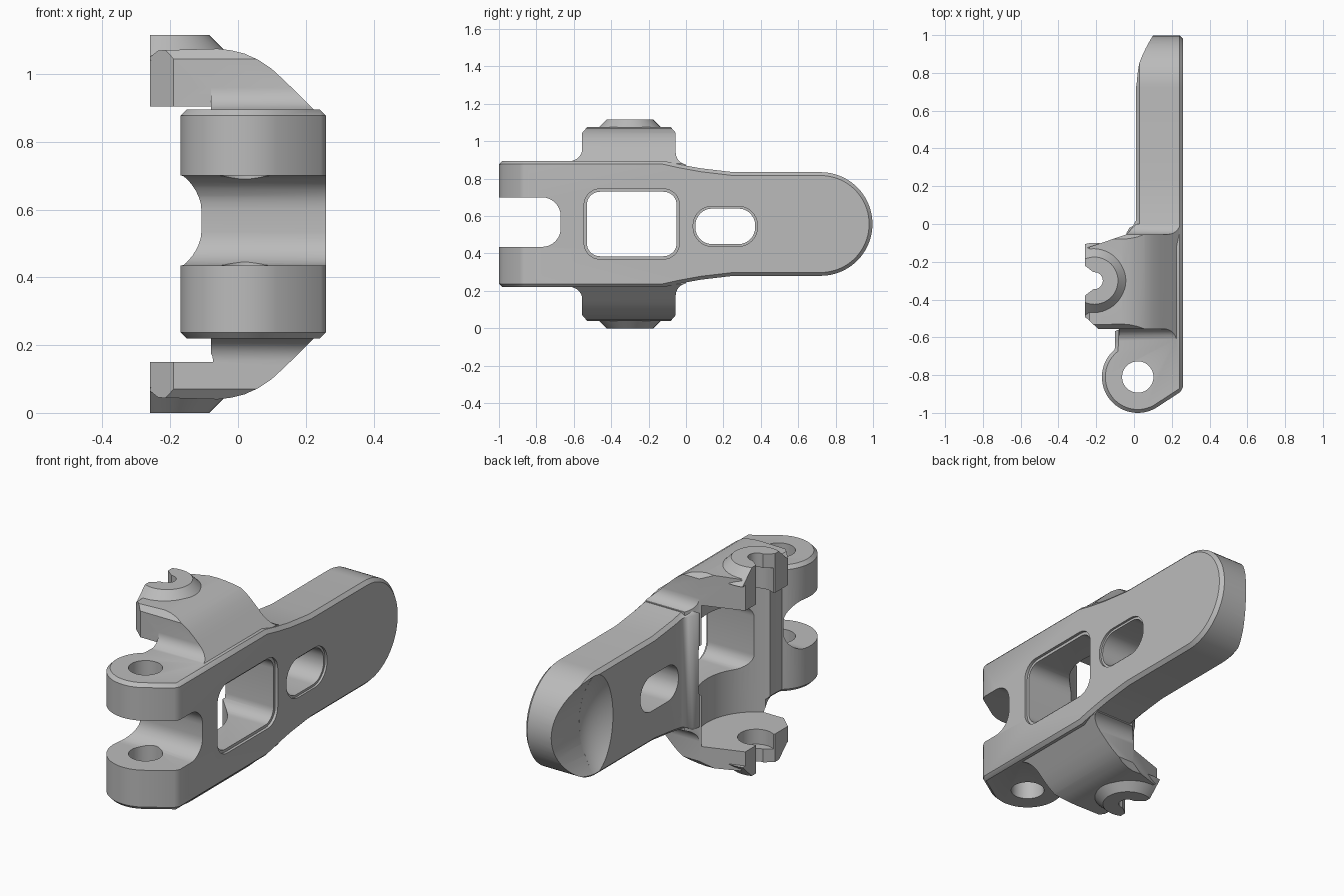
import bpy, bmesh
from math import sin, cos, pi, radians
from mathutils import Matrix

cube = bpy.data.objects.get("Cube")
if cube:
    bpy.data.objects.remove(cube)

MID = 0.5575  # height of the mirror plane


def add(name, bm):
    bmesh.ops.recalc_face_normals(bm, faces=bm.faces[:])
    mesh = bpy.data.meshes.new(name)
    bm.to_mesh(mesh)
    bm.free()
    ob = bpy.data.objects.new(name, mesh)
    bpy.context.collection.objects.link(ob)
    return ob


def prism(name, pts, axis, lo, hi):
    """Extrude a 2D outline along the given axis."""
    def place(p, t):
        return {"x": (t, p[0], p[1]), "y": (p[0], t, p[1]), "z": (p[0], p[1], t)}[axis]
    bm = bmesh.new()
    face = bm.faces.new([bm.verts.new(place(p, lo)) for p in pts])
    ext = bmesh.ops.extrude_face_region(bm, geom=[face])
    a, b = place((0, 0), lo), place((0, 0), hi)
    verts = [g for g in ext["geom"] if isinstance(g, bmesh.types.BMVert)]
    bmesh.ops.translate(bm, verts=verts, vec=[q - p for p, q in zip(a, b)])
    return add(name, bm)


def arc(cx, cy, r, a0, a1, n):
    angles = [radians(a0 + (a1 - a0) * i / n) for i in range(n + 1)]
    return [(cx + r * cos(a), cy + r * sin(a)) for a in angles]


def rounded(x0, x1, y0, y1, r):
    corners = [(x1 - r, y1 - r, 0), (x0 + r, y1 - r, 90),
               (x0 + r, y0 + r, 180), (x1 - r, y0 + r, 270)]
    return [p for x, y, a in corners for p in arc(x, y, r, a, a + 90, 8)]


def disc(name, x, y, r1, r2, z0, z1, n=48):
    bm = bmesh.new()
    bmesh.ops.create_cone(bm, cap_ends=True, segments=n, radius1=r1, radius2=r2, depth=z1 - z0,
                          matrix=Matrix.Translation((x, y, (z0 + z1) / 2)))
    return add(name, bm)


def flip(pts):
    """Close an outline with its copy mirrored in height."""
    return pts + [(p, 2 * MID - z) for p, z in reversed(pts)]


def apply(ob, mod):
    bpy.context.view_layer.objects.active = ob
    bpy.ops.object.modifier_apply(modifier=mod.name)


def combine(ob, other, operation):
    mod = ob.modifiers.new("combine", "BOOLEAN")
    mod.operation, mod.solver, mod.object = operation, "EXACT", other
    apply(ob, mod)
    bpy.data.objects.remove(other)


def bevel(ob, width, segments=1):
    mod = ob.modifiers.new("bevel", "BEVEL")
    mod.width, mod.segments = width, segments
    mod.limit_method, mod.angle_limit = "ANGLE", radians(50)
    mod.use_clamp_overlap = False
    apply(ob, mod)


# Main body: hinge knuckle, plate and arm in plan, trimmed by the side outline
plan = arc(0.02, -0.81, 0.19, 130, 300, 28) + [
    (0.26, -0.88), (0.26, 1.1), (0.01, 1.1), (0.01, 0), (-0.04, -0.03), (-0.04, -0.06),
    (-0.1, -0.5), (-0.1, -0.62)]
body = prism("lever_bracket", plan, "z", 0, 1.2)
side = [(-1.1, 0.895), (-0.12, 0.895), (-0.03, 0.875), (0.08, 0.855), (0.25, 0.835)]
side = side + arc(0.72, MID, 0.277, 90, -90, 40) + [(y, 2 * MID - z) for y, z in reversed(side)]
combine(body, prism("side_outline", side, "x", -1, 1), "INTERSECT")
bevel(body, 0.018)

# Two curved ears, one profile per direction
front = [(-0.08, 0.905), (-0.26, 0.905), (-0.26, 1.05), (-0.235, 1.07), (-0.06, 1.075), (-0.02, 1.07),
         (0.02, 1.06), (0.06, 1.042), (0.1, 1.015), (0.14, 0.978), (0.24, 0.88)]
lower = [(x, 2 * MID - z) for x, z in reversed(front[2:])]
ears = prism("ears", front + lower + [(-0.26, 0.15), (-0.08, 0.15)], "y", -0.8, 0.3)
ear_plan = [(-0.26, -0.13), (-0.04, -0.055), (0.01, 0), (0.26, 0), (0.26, -0.62),
            (-0.08, -0.62), (-0.08, -0.555), (-0.19, -0.555), (-0.26, -0.49)]
combine(ears, prism("ear_plan", ear_plan, "z", -0.1, 1.3), "INTERSECT")
flare = ([(-0.62, 0.89)] + arc(-0.62, 0.96, 0.065, -75, 0, 6) + [(-0.555, 1.045), (-0.525, 1.08),
         (-0.085, 1.08), (-0.055, 1.045)] + arc(0.01, 0.94, 0.065, 180, 260, 6) + [(0.01, 0.86)])
combine(ears, prism("ear_flare", flip(flare), "x", -1, 1), "INTERSECT")
combine(body, ears, "UNION")

# Tapered bosses on both ears
combine(body, disc("upper_boss", -0.21, -0.3, 0.2, 0.125, 1.04, 1.115), "UNION")
combine(body, disc("lower_boss", -0.21, -0.3, 0.125, 0.2, 0, 0.075), "UNION")
trim = prism("boss_trim", [(-1, -1), (-0.26, -1), (-0.26, 1), (-1, 1)], "z", -0.2, 1.4)
combine(body, trim, "DIFFERENCE")

# Round pocket between the ears, with open pin seats
combine(body, disc("pocket", -0.2, -0.3, 0.285, 0.285, 0.15, 0.905, 72), "DIFFERENCE")
combine(body, disc("pin_seat", -0.205, -0.3, 0.09, 0.09, 0.07, 1.04), "DIFFERENCE")
notch = [(-0.3, -0.19), (-0.3, -0.41), (-0.215, -0.345)] + arc(-0.21, -0.3, 0.045, -90, 90, 14) + [(-0.215, -0.255)]
combine(body, prism("pin_notch", notch, "z", -0.1, 1.3), "DIFFERENCE")

# Openings seen from the side: window, arm slot and knuckle gap
for name, box, lip in (("window", (-0.53, -0.05, 0.385, 0.73, 0.07), 0.015),
                       ("arm_slot", (0.05, 0.37, 0.45, 0.64, 0.09), 0.012),
                       ("knuckle_gap", (-1.3, -0.67, 0.435, 0.7, 0.1), 0)):
    combine(body, prism(name, rounded(*box), "x", -0.6, 0.6), "DIFFERENCE")
    if lip:
        y0, y1, z0, z1, r = box
        wide = rounded(y0 - lip, y1 + lip, z0 - lip, z1 + lip, r + lip)
        combine(body, prism(name + "_lip", wide, "x", 0.26 - lip, 0.3), "DIFFERENCE")

# Hinge pin hole
combine(body, disc("hinge_hole", 0.02, -0.81, 0.083, 0.083, 0, 1.2), "DIFFERENCE")

# Scooped inner face at the arm tip
scoop = arc(-0.35, MID, 0.45, 0, 360, 96)[:-1]
combine(body, prism("scoop", scoop, "y", 0.76, 1.3), "DIFFERENCE")
bm = bmesh.new()
bmesh.ops.create_uvsphere(bm, u_segments=96, v_segments=48, radius=0.45,
                          matrix=Matrix.Translation((-0.35, 0.765, MID)) @ Matrix.Diagonal((1, 0.6, 1, 1)))
combine(body, add("scoop_end", bm), "DIFFERENCE")

# Plain grey finish and smooth shading
grey = bpy.data.materials.new("light_grey")
grey.use_nodes = True
colour = (0.5, 0.5, 0.5, 1)
grey.diffuse_color = colour
grey.node_tree.nodes["Principled BSDF"].inputs["Base Color"].default_value = colour
body.data.materials.clear()
body.data.materials.append(grey)
bpy.ops.object.select_all(action="DESELECT")
body.select_set(True)
bpy.context.view_layer.objects.active = body
bpy.ops.object.shade_smooth_by_angle(angle=radians(32))
